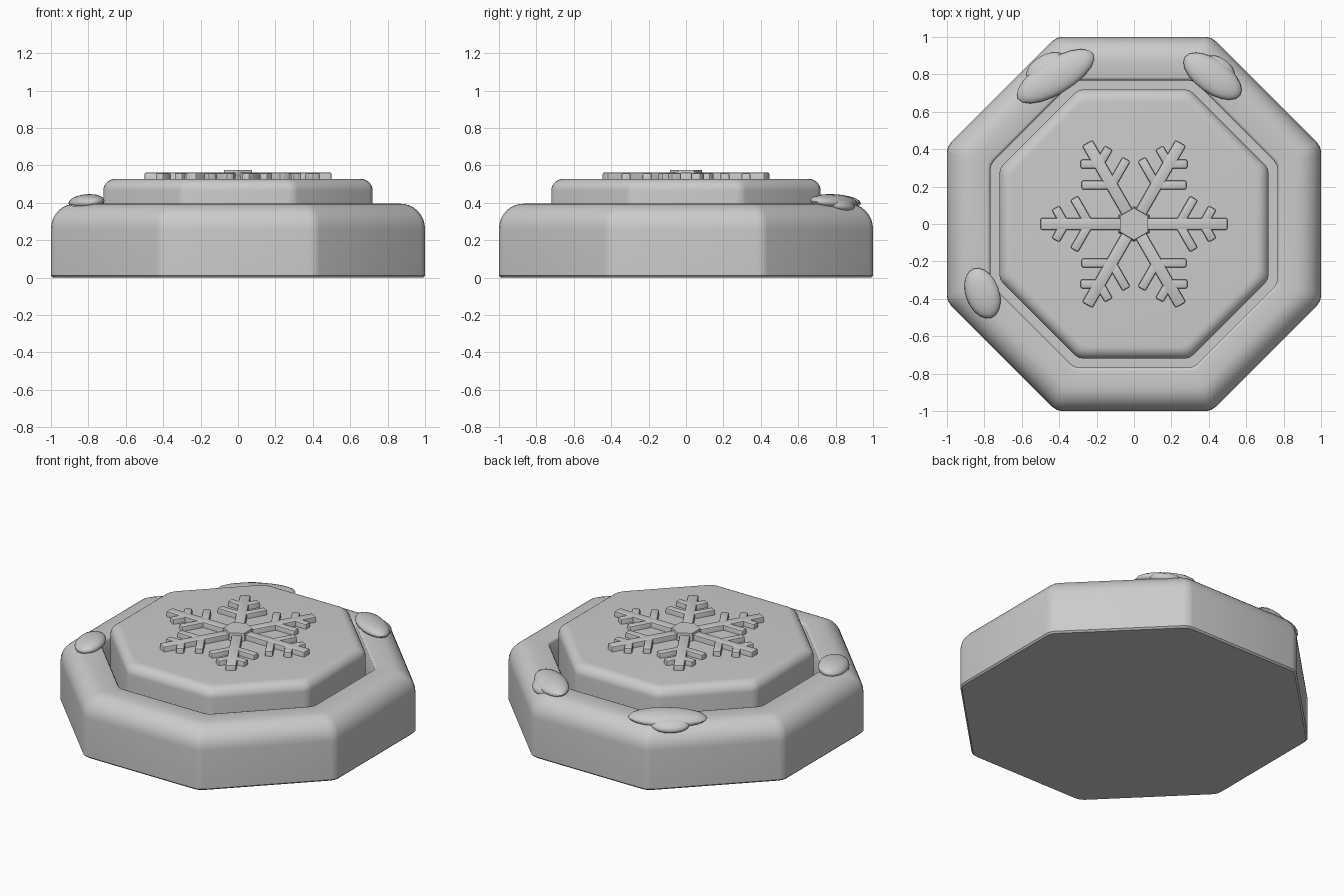
import bpy, bmesh
from math import sin, cos, tan, pi, radians
from mathutils import Matrix, Vector

if "Cube" in bpy.data.objects:
    bpy.data.objects.remove(bpy.data.objects["Cube"])

grey = bpy.data.materials.new("plain_grey")
grey.use_nodes = True
grey.diffuse_color = (0.6, 0.6, 0.6, 1)
grey.node_tree.nodes["Principled BSDF"].inputs["Base Color"].default_value = (0.6, 0.6, 0.6, 1)


def finish(name, bm, angle=40):
    bmesh.ops.recalc_face_normals(bm, faces=bm.faces)
    mesh = bpy.data.meshes.new(name)
    bm.to_mesh(mesh)
    bm.free()
    mesh.materials.append(grey)
    ob = bpy.data.objects.new(name, mesh)
    bpy.context.collection.objects.link(ob)
    bpy.ops.object.select_all(action='DESELECT')
    ob.select_set(True)
    bpy.context.view_layer.objects.active = ob
    bpy.ops.object.shade_smooth_by_angle(angle=radians(angle))
    return ob


def octagon_ring(bm, apothem, z, cut):
    """Octagon with softly rounded corners."""
    ring = []
    half = apothem * tan(pi / 8)
    for i in range(8):
        a = i * pi / 4
        n, t = Vector((cos(a), sin(a), 0)), Vector((-sin(a), cos(a), 0))
        corner = n * apothem + t * half
        n2 = Vector((cos(a + pi / 4), sin(a + pi / 4), 0))
        t2 = Vector((-n2.y, n2.x, 0))
        p, q = corner - t * cut, corner + t2 * cut
        for v in (p, (p + q) / 4 + corner / 2, q):
            ring.append(bm.verts.new((v.x, v.y, z)))
    return ring


def octagon_solid(name, profile, cut):
    """Sweep an (apothem, height) profile round the octagon and cap both ends."""
    bm = bmesh.new()
    rings = [octagon_ring(bm, a, z, cut) for a, z in profile]
    for lo, hi in zip(rings, rings[1:]):
        n = len(lo)
        for i in range(n):
            j = (i + 1) % n
            bm.faces.new((lo[i], lo[j], hi[j], hi[i]))
    bm.faces.new(rings[0])
    bm.faces.new(rings[-1])
    return finish(name, bm)


def arc(a, z, ra, rz, steps=8):
    """Quarter curve from an upright wall to a flat top."""
    return [(a + ra * cos(k * pi / 2 / steps), z + rz * sin(k * pi / 2 / steps))
            for k in range(steps + 1)]


# Housing with rounded shoulder and recess
housing = [(0.99, 0), (1, 0.01)] + arc(0.87, 0.26, 0.13, 0.135)
housing += [(0.785, 0.395), (0.775, 0.392), (0.768, 0.382), (0.768, 0.2)]
octagon_solid("housing", housing, 0.03)

# Raised button
octagon_solid("button", [(0.72, 0.19)] + arc(0.655, 0.465, 0.065, 0.063), 0.03)


# Snowflake emblem
def bar(start, direction, length, half_width, top):
    bm = bmesh.new()
    bmesh.ops.create_cube(bm, size=1)
    place = (Matrix.Translation((start.x, start.y, 0)) @ Matrix.Rotation(direction, 4, 'Z')
             @ Matrix.Translation((length / 2, 0, (0.5 + top) / 2))
             @ Matrix.Diagonal((length, half_width * 2, top - 0.5, 1)))
    bmesh.ops.transform(bm, matrix=place, verts=bm.verts)
    rim = [e for e in bm.edges if max(v.co.z for v in e.verts) > 0.52]
    bmesh.ops.bevel(bm, geom=rim, offset=0.009, segments=2, affect='EDGES', profile=0.5)
    return finish("snowflake_bar", bm)


bars = []
for k in range(6):
    a = k * pi / 3
    d = Vector((cos(a), sin(a), 0))
    bars.append(bar(Vector((0, 0, 0)), a, 0.5, 0.032, 0.562))
    for radius, length in ((0.24, 0.16), (0.37, 0.1)):
        for side in (-1, 1):
            bars.append(bar(d * radius, a + side * pi / 3, length, 0.024, 0.56))
bpy.ops.object.select_all(action='DESELECT')
for b in bars:
    b.select_set(True)
bpy.context.view_layer.objects.active = bars[0]
bpy.ops.object.join()
bars[0].name = "snowflake_arms"

bm = bmesh.new()
bmesh.ops.create_cone(bm, cap_ends=True, segments=6, radius1=0.1, radius2=0.085, depth=0.075,
                      matrix=Matrix.Translation((0, 0, 0.5375)))
finish("snowflake_hub", bm, 20)


# Snow patches lying on the rim: a flat lens and a smaller lobe outside it
def patch(name, x, y, turn, long, short, lobe):
    bm = bmesh.new()
    out = Vector((x, y, 0)).normalized()
    parts = [((x, y, 0.405), turn, (long, short, 0.04), 0.12)]
    lx, ly, size = lobe
    parts.append(((x + lx, y + ly, 0.39), turn, (long * size, short * 0.75, 0.035), 0.3))
    axis = Vector((-out.y, out.x, 0))
    for loc, angle, scale, tilt in parts:
        bmesh.ops.create_uvsphere(bm, u_segments=20, v_segments=10, radius=1,
                                  matrix=Matrix.Translation(loc) @ Matrix.Rotation(tilt, 4, axis)
                                  @ Matrix.Rotation(radians(angle), 4, 'Z')
                                  @ Matrix.Diagonal((*scale, 1)))
    return finish(name, bm, 60)


patch("snow_back_right", -0.42, 0.79, 31, 0.235, 0.095, (-0.05, 0.045, 0.5))
patch("snow_back_left", 0.42, 0.79, -35, 0.18, 0.09, (0.03, 0.035, 0.55))
patch("snow_front_right", -0.81, -0.37, 110, 0.14, 0.09, (-0.025, -0.01, 0.6))
